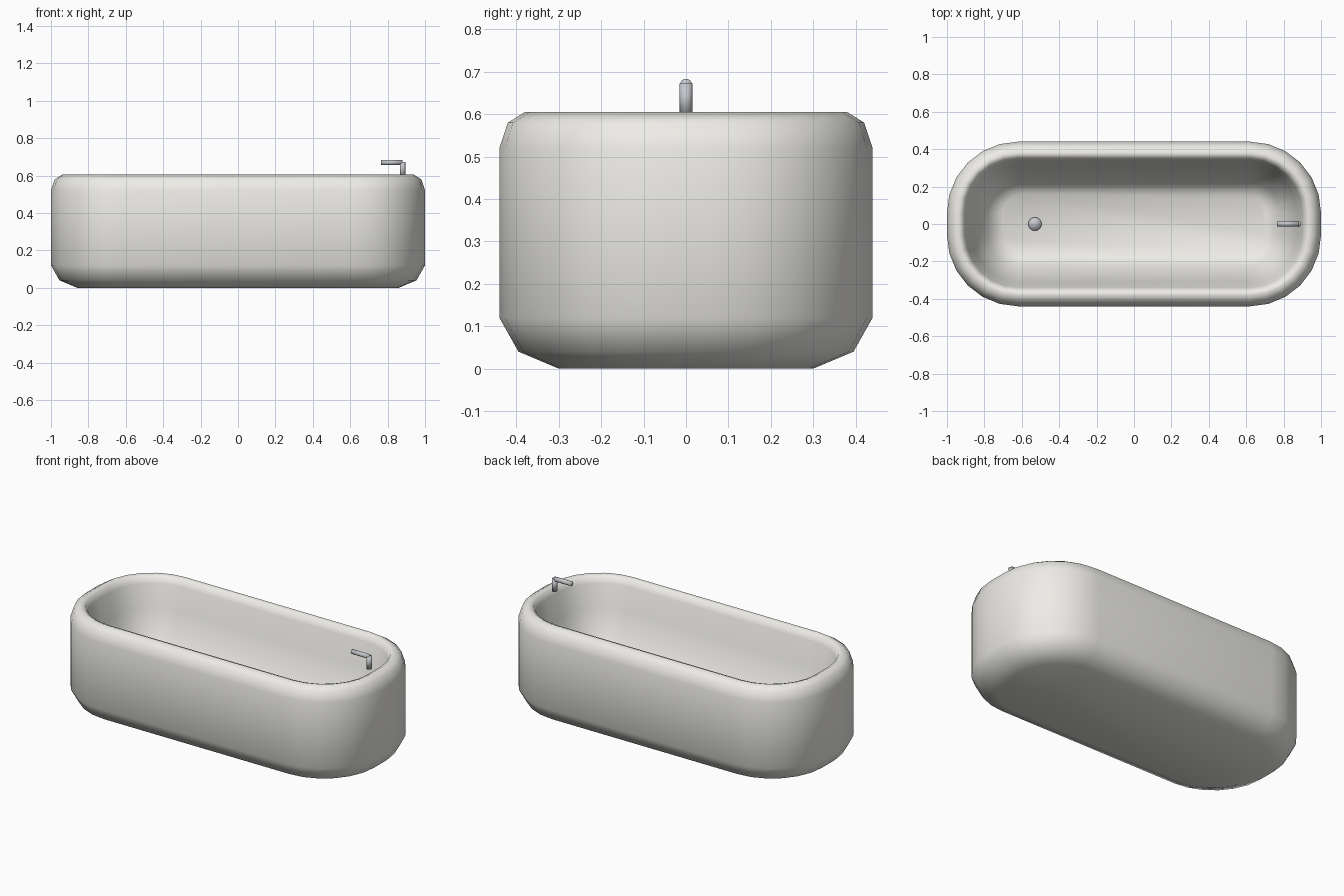
import bpy, bmesh
from math import sin, cos, pi, radians

if "Cube" in bpy.data.objects:
    bpy.data.objects.remove(bpy.data.objects["Cube"])

SEG = 6  # segments per rounded corner


def material(name, color):
    m = bpy.data.materials.new(name)
    m.diffuse_color = color
    m.use_nodes = True
    m.node_tree.nodes["Principled BSDF"].inputs["Base Color"].default_value = m.diffuse_color
    return m


ENAMEL = material("enamel", (0.85, 0.84, 0.80, 1))
METAL = material("metal", (0.55, 0.57, 0.60, 1))


def ring(inset, z, end_extra=0.0):
    """Rounded rectangle outline, inset from the full tub footprint."""
    hx, hy = 1.0 - inset - end_extra, 0.44 - inset
    r = max(0.38 - inset, 0.1)
    pts = []
    for q, (sx, sy) in enumerate([(1, 1), (-1, 1), (-1, -1), (1, -1)]):
        for i in range(SEG + 1):
            a = q * pi / 2 + i * pi / 2 / SEG
            pts.append((sx * (hx - r) + r * cos(a), sy * (hy - r) + r * sin(a), z))
    return pts


def finish(obj, mat, angle):
    obj.data.materials.append(mat)
    bpy.ops.object.select_all(action='DESELECT')
    obj.select_set(True)
    bpy.context.view_layer.objects.active = obj
    bpy.ops.object.shade_smooth_by_angle(angle=radians(angle))


def loft(name, rings):
    bm = bmesh.new()
    loops = [[bm.verts.new(p) for p in r] for r in rings]
    n = len(loops[0])
    for a, b in zip(loops, loops[1:]):
        for i in range(n):
            j = (i + 1) % n
            bm.faces.new((a[i], a[j], b[j], b[i]))
    bm.faces.new(loops[0][::-1])
    bm.faces.new(loops[-1])
    bmesh.ops.recalc_face_normals(bm, faces=bm.faces)
    mesh = bpy.data.meshes.new(name)
    bm.to_mesh(mesh)
    bm.free()
    obj = bpy.data.objects.new(name, mesh)
    bpy.context.collection.objects.link(obj)
    finish(obj, ENAMEL, 75)


def rod(name, loc, r, length, rot=(0, 0, 0), angle=40):
    bpy.ops.mesh.primitive_cylinder_add(vertices=16, radius=r, depth=length,
                                        location=loc, rotation=rot)
    obj = bpy.context.object
    obj.name = name
    finish(obj, METAL, angle)


# Tub: outer wall, rolled rim, then sloping basin down to the floor
loft("tub", [ring(*p) for p in [
    (0.14, 0.0), (0.045, 0.04), (0.0, 0.12), (0.0, 0.52), (0.02, 0.58),
    (0.06, 0.605), (0.085, 0.595), (0.10, 0.56), (0.13, 0.42),
    (0.22, 0.16), (0.28, 0.11, 0.02)]])

# Drain plug on the basin floor
rod("drain", (-0.53, 0, 0.115), 0.036, 0.02, angle=180)

# Tap: upright post and spout reaching over the basin
rod("tap_post", (0.88, 0, 0.635), 0.015, 0.075, angle=180)
rod("tap_spout", (0.8225, 0, 0.67), 0.0135, 0.115, (0, pi / 2, 0), angle=180)
